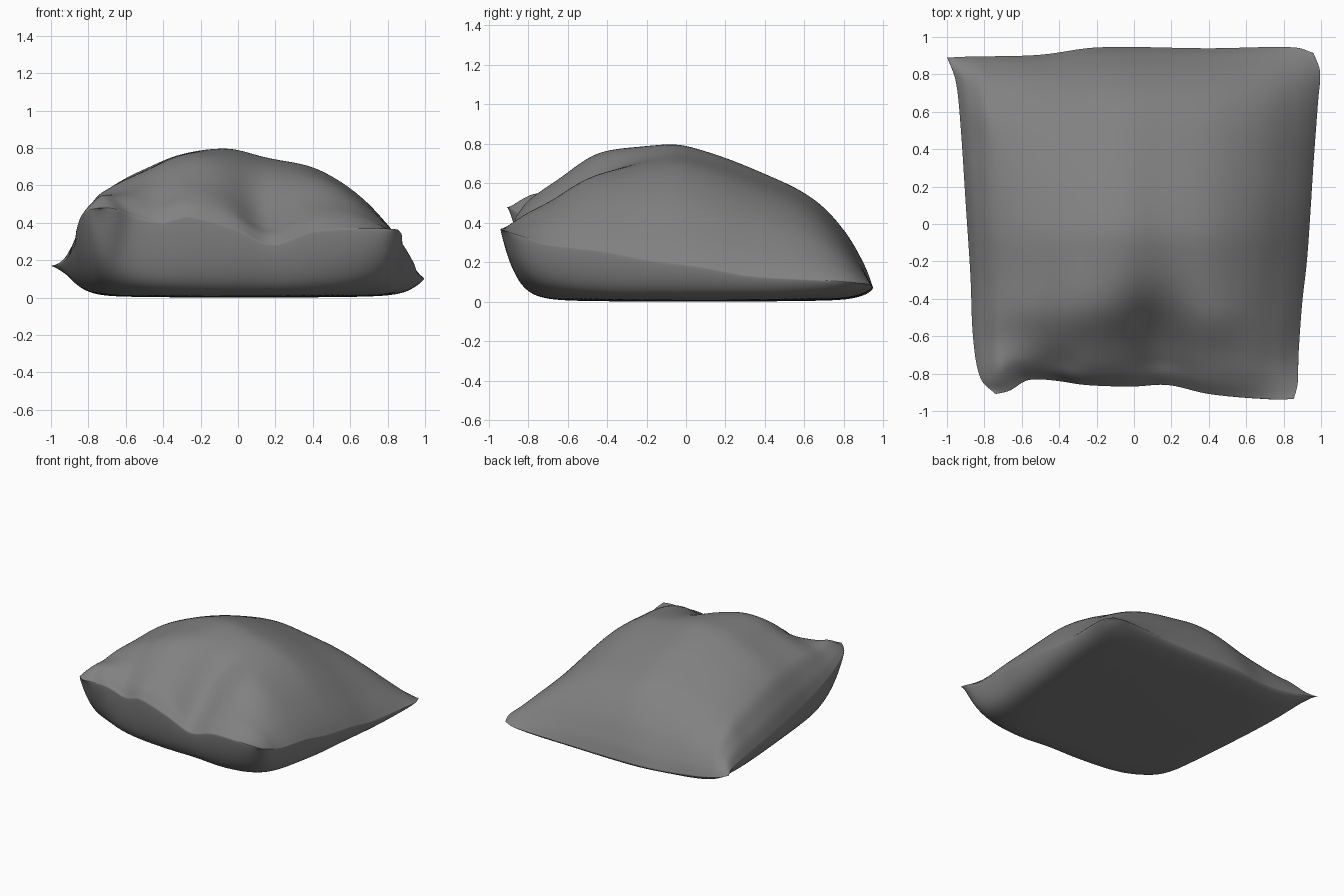
import bpy, bmesh, math

if "Cube" in bpy.data.objects:
    bpy.data.objects.remove(bpy.data.objects["Cube"])


def curve(keys, t):
    """Smooth interpolation through (t, values...) keys."""
    n = len(keys)
    i = 0
    while i < n - 2 and t > keys[i + 1][0]:
        i += 1

    def slope(j, c):
        a, b = keys[max(j - 1, 0)], keys[min(j + 1, n - 1)]
        return (b[c] - a[c]) / (b[0] - a[0])

    p, q = keys[i], keys[i + 1]
    h = q[0] - p[0]
    s = (t - p[0]) / h
    return [(2*s**3 - 3*s**2 + 1) * p[c] + (s**3 - 2*s**2 + s) * h * slope(i, c)
            + (3*s**2 - 2*s**3) * q[c] + (s**3 - s**2) * h * slope(i + 1, c)
            for c in range(1, len(p))]


# Seam edges: (parameter, x, y, z)
FL, FR = (-0.74, -0.91, 0.48), (0.855, -0.935, 0.365)
BL, BR = (-1.0, 0.89, 0.17), (0.96, 0.915, 0.09)
front = [(-1, *FL), (-.9, -.66, -.89, .475), (-.78, -.57, -.835, .44),
         (-.55, -.40, -.84, .395), (-.42, -.28, -.86, .435), (-.05, 0, -.87, .36),
         (.17, .18, -.86, .28), (.42, .40, -.91, .355), (.86, .76, -.94, .37), (1, *FR)]
back = [(-1, *BL), (-.92, -.9, .895, .13), (-.5, -.5, .905, .07), (-.2, -.2, .945, .07),
        (.4, .4, .94, .07), (.88, .86, .945, .08), (1, *BR)]
left = [(-1, *FL), (-.9, -.82, -.83, .46), (-.7, -.86, -.62, .38), (-.3, -.875, -.28, .28),
        (.1, -.90, .1, .23), (.6, -.93, .55, .19), (.85, -.955, .77, .18), (1, *BL)]
right = [(-1, *FR), (-.93, .875, -.86, .34), (-.75, .88, -.7, .29), (-.45, .90, -.42, .255),
         (-.2, .925, -.2, .21), (.1, .945, .08, .175), (.35, .96, .32, .13),
         (.7, .985, .66, .11), (.9, .995, .82, .10), (1, *BR)]

# Fullness of the upper panel across and along the pillow
across = [(-1, 0), (-.96, .23), (-.85, .53), (-.5, .86), (-.12, 1), (.1, .955),
          (.35, .87), (.52, .75), (.7, .55), (.85, .31), (.95, .12), (1, 0)]
along = [(-1, 0), (-.93, .16), (-.75, .43), (-.5, .75), (-.12, 1), (.12, .97),
         (.37, .88), (.65, .70), (.85, .42), (.96, .16), (1, 0)]


def seam_patch(u, v):
    """Surface spanned by the seam edges; front wrinkles fade out quickly."""
    a, b = (u + 1) / 2, (v + 1) / 2
    f, k = curve(front, u), curve(back, u)
    l, r = curve(left, v), curve(right, v)
    out = []
    for c in range(3):
        near, far = (1-a)*FL[c] + a*FR[c], (1-a)*BL[c] + a*BR[c]
        side = (1-a)*(l[c] - (1-b)*FL[c] - b*BL[c]) + a*(r[c] - (1-b)*FR[c] - b*BR[c])
        out.append((1-b)*near + b*far + side + (1-b)**3*(f[c]-near) + b*(k[c]-far))
    return out


def dent(x, y, p, q, width):
    """Soft fold around the line from p to q."""
    dx, dy = q[0] - p[0], q[1] - p[1]
    s = max(0, min(1, ((x-p[0])*dx + (y-p[1])*dy) / (dx*dx + dy*dy)))
    d2 = (x - p[0] - s*dx)**2 + (y - p[1] - s*dy)**2
    return math.exp(-d2 / width**2)


def upper(u, v):
    x, y, z = seam_patch(u, v)
    full = curve(across, u)[0] * curve(along, v)[0]
    edge = min(1, 4 * (1 - u*u)) * min(1, 4 * (1 - v*v))
    folds = (.05 * dent(x, y, (.17, -.85), (.10, -.55), .16)
             + .04 * dent(x, y, (-.43, -.85), (-.40, -.76), .11)
             - .055 * dent(x, y, (-.5, -.58), (-.25, -.5), .25)
             - .035 * dent(x, y, (.5, -.55), (.62, -.65), .2)
             - .03 * dent(x, y, (-.76, -.87), (-.74, -.8), .12)
             - .05 * dent(x, y, (-.95, .85), (-.9, .6), .12))
    return x, y, max(z + .605 * full - folds * edge, .02)


def lower(u, v):
    x, y, z = seam_patch(u, v)
    k = ((1 - abs(u)**15) * (1 - abs(v)**14))**.68 * (1 - abs(u*v)**4)**.8
    return x, y, max(z, .02) * (1 - k) + .02 * (u*u + v*v) / 2 * k


# Pillow: two panels joined along the seam, rows clustered at the edges
N = 100
ts = [math.sin((i / N - .5) * math.pi) for i in range(N + 1)]
bm = bmesh.new()
rim = {}
for panel in (upper, lower):
    grid = {}
    for i, u in enumerate(ts):
        for j, v in enumerate(ts):
            if i in (0, N) or j in (0, N):
                if (i, j) not in rim:
                    rim[i, j] = bm.verts.new(seam_patch(u, v))
                grid[i, j] = rim[i, j]
            else:
                grid[i, j] = bm.verts.new(panel(u, v))
    for i in range(N):
        for j in range(N):
            quad = [grid[i, j], grid[i+1, j], grid[i+1, j+1], grid[i, j+1]]
            bm.faces.new(quad if panel is upper else quad[::-1])
# Relax the cloth a little so folds and corners are soft
for _ in range(6):
    bmesh.ops.smooth_vert(bm, verts=bm.verts, factor=.5,
                          use_axis_x=True, use_axis_y=True, use_axis_z=True)
for f in bm.faces:
    f.smooth = True
mesh = bpy.data.meshes.new("pillow")
bm.to_mesh(mesh)
bm.free()
pillow = bpy.data.objects.new("pillow", mesh)
bpy.context.collection.objects.link(pillow)

# Dark grey cloth
cloth = bpy.data.materials.new("dark_grey_cloth")
cloth.diffuse_color = (.22, .22, .22, 1)
cloth.use_nodes = True
cloth.node_tree.nodes["Principled BSDF"].inputs["Base Color"].default_value = cloth.diffuse_color
mesh.materials.append(cloth)
